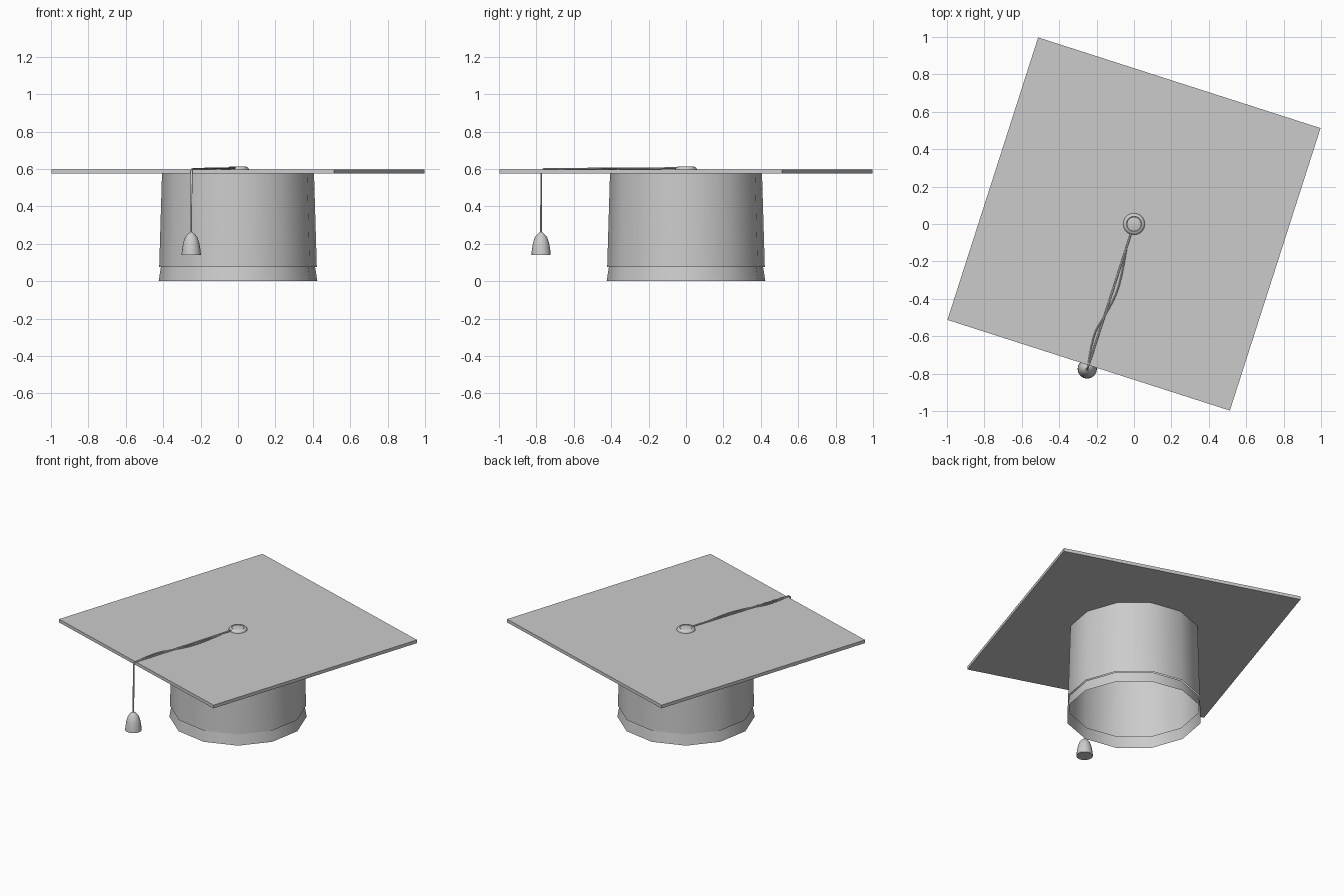
import bpy, bmesh
from math import sin, cos, pi, radians

if "Cube" in bpy.data.objects:
    bpy.data.objects.remove(bpy.data.objects["Cube"])


def lathe(name, profile, sides, phase=0.0, loc=(0, 0, 0), smooth=40, close=False):
    """Revolve (radius, z) points around z; optionally cap both ends."""
    bm = bmesh.new()
    rings = [[bm.verts.new((r * cos(phase + 2 * pi * i / sides),
                            r * sin(phase + 2 * pi * i / sides), z))
              for i in range(sides)] for r, z in profile]
    for a, b in zip(rings, rings[1:]):
        for i in range(sides):
            j = (i + 1) % sides
            bm.faces.new((a[i], a[j], b[j], b[i]))
    if close:
        bm.faces.new(rings[0][::-1])
        bm.faces.new(rings[-1])
    me = bpy.data.meshes.new(name)
    bm.to_mesh(me)
    bm.free()
    ob = bpy.data.objects.new(name, me)
    bpy.context.collection.objects.link(ob)
    ob.location = loc
    bpy.context.view_layer.objects.active = ob
    ob.select_set(True)
    bpy.ops.object.shade_smooth_by_angle(angle=radians(smooth))
    ob.select_set(False)
    return ob


def cord(name, points, radius, kind='POLY'):
    """Thin round cord through the points."""
    cu = bpy.data.curves.new(name, 'CURVE')
    cu.dimensions = '3D'
    cu.bevel_depth = radius
    cu.bevel_resolution = 1
    cu.use_fill_caps = True
    cu.resolution_u = 6
    sp = cu.splines.new(kind)
    sp.points.add(len(points) - 1)
    for p, co in zip(sp.points, points):
        p.co = (*co, 1)
    if kind == 'NURBS':
        sp.order_u = 3
        sp.use_endpoint_u = True
    ob = bpy.data.objects.new(name, cu)
    bpy.context.collection.objects.link(ob)
    return ob


# Flat square board, turned about z
bpy.ops.mesh.primitive_cube_add(size=1, location=(0, 0, 0.586))
board = bpy.context.object
board.name = "board"
board.scale = (1.586, 1.586, 0.022)
board.rotation_euler.z = radians(-17.8)
board.select_set(False)

# Open skullcap wall and the lower band, which leans inward at its top
lathe("cap_wall", [(0.423, 0.075), (0.408, 0.576)], 12, radians(5))
lathe("cap_band", [(0.426, 0.0), (0.414, 0.075)], 12, radians(5))

# Button with a raised centre
lathe("button", [(0.058, 0.596), (0.057, 0.604), (0.050, 0.611),
                 (0.041, 0.613), (0.037, 0.610), (0.020, 0.613), (0.004, 0.614)],
      20, close=True)

# Main cord runs over the board edge and drops to the tassel
cord("tassel_cord", [(0, 0, 0.606), (-0.12, -0.375, 0.603), (-0.245, -0.762, 0.601),
                     (-0.249, -0.774, 0.59), (-0.25, -0.775, 0.25)], 0.005)

# Loose second strand
cord("loose_strand", [(-0.04, -0.13, 0.602), (-0.058, -0.24, 0.602), (-0.09, -0.37, 0.602),
                      (-0.155, -0.49, 0.604), (-0.225, -0.60, 0.602),
                      (-0.245, -0.762, 0.601)], 0.004, 'NURBS')

# Bell-shaped tassel
lathe("tassel", [(0.052, 0.14), (0.049, 0.17), (0.043, 0.205), (0.033, 0.235),
                 (0.021, 0.25), (0.007, 0.262)], 16, loc=(-0.25, -0.775, 0), close=True)
